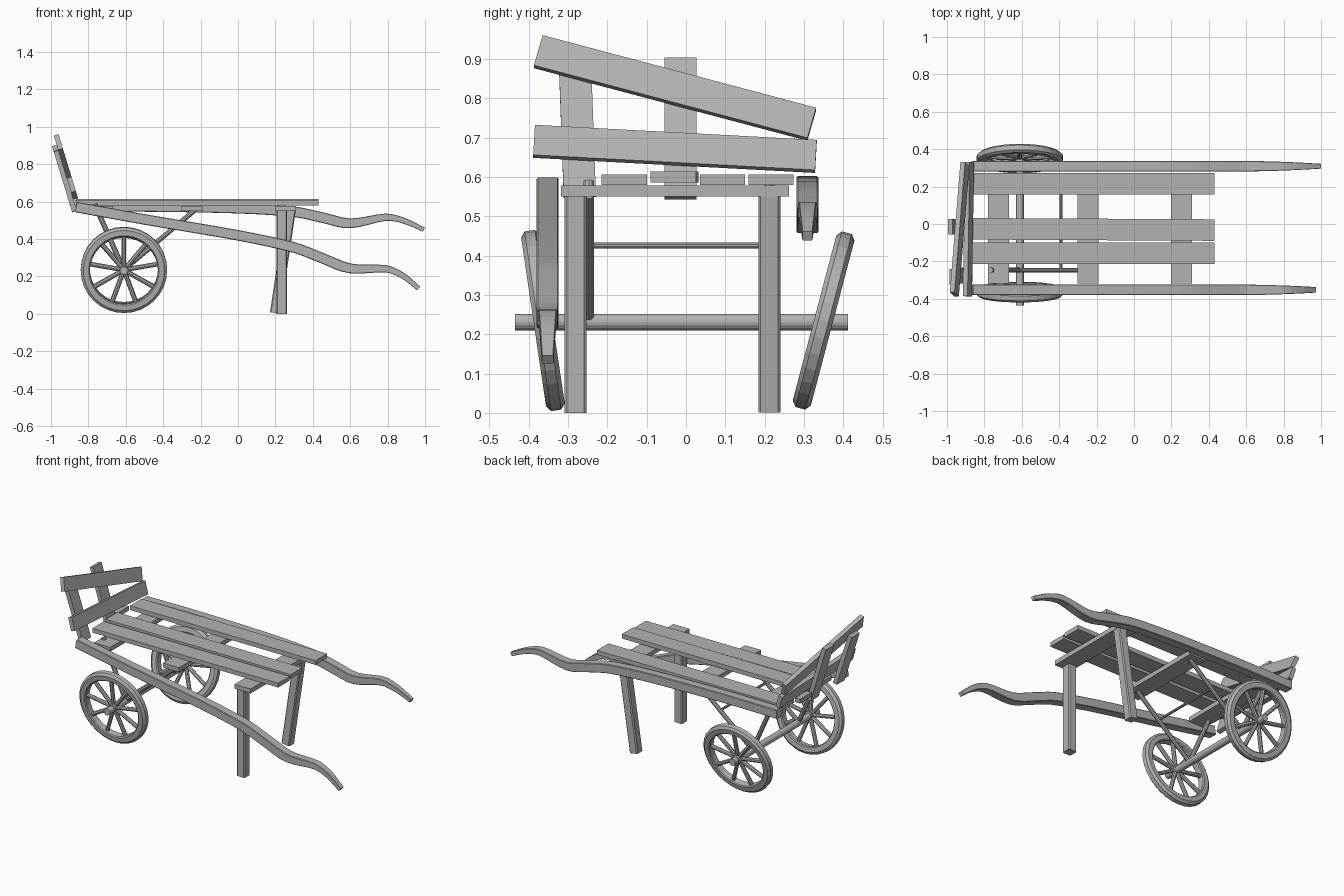
import bpy, bmesh
from math import radians, sin, cos, pi
from mathutils import Vector, Matrix

if "Cube" in bpy.data.objects:
    bpy.data.objects.remove(bpy.data.objects["Cube"])

# weathered dark grey
grey = bpy.data.materials.new("dark_grey")
grey.diffuse_color = (0.45, 0.45, 0.45, 1)
grey.use_nodes = True
grey.node_tree.nodes["Principled BSDF"].inputs["Base Color"].default_value = grey.diffuse_color


def finish(bm, name):
    bmesh.ops.recalc_face_normals(bm, faces=bm.faces)
    me = bpy.data.meshes.new(name)
    bm.to_mesh(me)
    bm.free()
    me.materials.append(grey)
    ob = bpy.data.objects.new(name, me)
    bpy.context.collection.objects.link(ob)
    return ob


def box(name, size, mat, chamfer=0):
    bm = bmesh.new()
    bmesh.ops.create_cube(bm, size=1, matrix=mat @ Matrix.Diagonal((*size, 1)))
    if chamfer:
        longest = max(e.calc_length() for e in bm.edges)
        bmesh.ops.bevel(bm, geom=[e for e in bm.edges if e.calc_length() > 0.9 * longest],
                        offset=chamfer, segments=1, affect='EDGES')
    return finish(bm, name)


def add_rod(bm, a, b, r, sides=10):
    a, b = Vector(a), Vector(b)
    d = b - a
    m = Matrix.Translation((a + b) / 2) @ d.to_track_quat('Z', 'Y').to_matrix().to_4x4()
    bmesh.ops.create_cone(bm, cap_ends=True, segments=sides, radius1=r, radius2=r,
                          depth=d.length, matrix=m)


def rod(name, a, b, r, sides=10):
    bm = bmesh.new()
    add_rod(bm, a, b, r, sides)
    return finish(bm, name)


def bridge(bm, rings, closed=False):
    n = len(rings[0])
    for i in range(len(rings) - (0 if closed else 1)):
        p, q = rings[i], rings[(i + 1) % len(rings)]
        for j in range(n):
            bm.faces.new((p[j], p[(j + 1) % n], q[(j + 1) % n], q[j]))


def spline(pts, steps=4):
    pts = [Vector(p) for p in pts]
    ext = [2 * pts[0] - pts[1]] + pts + [2 * pts[-1] - pts[-2]]
    out = []
    for i in range(1, len(ext) - 2):
        a, b, c, d = ext[i - 1:i + 3]
        for k in range(steps):
            t = k / steps
            m0, m1 = (c - a) / 2, (d - b) / 2
            m0 = m0 * min(1, (c - b).length / max(m0.length, 1e-6))
            m1 = m1 * min(1, (c - b).length / max(m1.length, 1e-6))
            out.append(b * (2*t**3 - 3*t**2 + 1) + m0 * (t**3 - 2*t**2 + t)
                       + c * (3*t**2 - 2*t**3) + m1 * (t**3 - t**2))
    return out + [pts[-1]]


def shaft(name, y, pts):
    # chamfered bar swept along an x-z path, tapering at the handle
    path = spline([(x, 0, z) for x, z in pts])
    bm = bmesh.new()
    rings = []
    for i, p in enumerate(path):
        t = (path[min(i + 1, len(path) - 1)] - path[max(i - 1, 0)]).normalized()
        up = Vector((-t.z, 0, t.x))
        k = min(1, max(0, (p.x - 0.55) / 0.44))
        h, w = 0.028 - 0.016 * k, 0.028 - 0.015 * k ** 2
        c = 0.12 * h
        sec = [(w, h - c), (w - c, h), (c - w, h), (-w, h - c),
               (-w, c - h), (c - w, -h), (w - c, -h), (w, c - h)]
        rings.append([bm.verts.new(p + Vector((0, y + a, 0)) + up * b) for a, b in sec])
    bridge(bm, rings)
    bm.faces.new(rings[0])
    bm.faces.new(rings[-1])
    return finish(bm, name)


def wheel(name, centre, tilt):
    bm = bmesh.new()
    # rim
    prof = [(0.182, -0.019), (0.188, -0.024), (0.217, -0.024), (0.231, -0.013),
            (0.231, 0.013), (0.217, 0.024), (0.188, 0.024), (0.182, 0.019)]
    n = 32
    rings = [[bm.verts.new((r * cos(2*pi*i/n), y, r * sin(2*pi*i/n))) for r, y in prof]
             for i in range(n)]
    bridge(bm, rings, closed=True)
    # spokes and hub
    for i in range(9):
        a = 2 * pi * i / 9 + pi / 2
        d = Vector((cos(a), 0, sin(a)))
        add_rod(bm, d * 0.015, d * 0.187, 0.0125, 8)
    add_rod(bm, (0, -0.022, 0), (0, 0.022, 0), 0.025, 16)
    ob = finish(bm, name)
    ob.matrix_world = Matrix.Translation(centre) @ Matrix.Rotation(radians(tilt), 4, 'X')
    return ob


T = Matrix.Translation

# wheels and axle
wheel("front_wheel", (-0.61, -0.364, 0.235), 8.4)
wheel("rear_wheel", (-0.61, 0.35, 0.235), -14.8)
rod("axle", (-0.61, -0.435, 0.231), (-0.61, 0.412, 0.231), 0.021, 16)

# long shafts with curved handles
shaft("front_shaft", -0.352, [(-0.865, 0.571), (-0.5, 0.505), (0, 0.42), (0.3, 0.355),
                              (0.45, 0.298), (0.6, 0.243), (0.79, 0.241), (0.88, 0.205),
                              (0.966, 0.136)])
shaft("rear_shaft", 0.309, [(-0.868, 0.572), (-0.5, 0.574), (0, 0.565), (0.3, 0.546),
                            (0.45, 0.515), (0.6, 0.484), (0.79, 0.517), (0.89, 0.497),
                            (0.994, 0.45)])

# deck planks, one of them broken off behind the backrest
for name, y, yaw, z, x0 in (("front_plank", -0.157, 0, 0.593, 0.43),
                            ("middle_plank", -0.029, -0.3, 0.6, 0.43),
                            ("broken_plank", 0.093, 0, 0.593, -0.865),
                            ("rear_plank", 0.216, 0, 0.593, 0.43)):
    x1 = -0.9 if x0 < 0 else -0.865
    box(name, (x0 - x1, 0.115, 0.027), T(((x0 + x1) / 2, y, z))
        @ Matrix.Rotation(radians(yaw), 4, 'Z'))

# cross bars under the deck
for name, x in (("back_crossbar", -0.725), ("middle_crossbar", -0.245), ("leg_crossbar", 0.255)):
    box(name, (0.112, 0.58, 0.028), T((x, -0.028, 0.564)))

# legs
box("front_leg", (0.056, 0.056, 0.556), T((0.234, -0.281, 0.278)), 0.006)
box("rear_leg", (0.056, 0.056, 0.556),
    T((0.24, 0.212, 0.28)) @ Matrix.Rotation(radians(8.5), 4, 'Y'), 0.006)

# axle struts and tie rod
for side, y in (("front", -0.247), ("rear", 0.212)):
    rod(side + "_long_strut", (-0.615, y, 0.232), (-0.23, y, 0.555), 0.013)
    rod(side + "_short_strut", (-0.61, y, 0.232), (-0.767, y, 0.588), 0.014)
rod("tie_rod", (-0.39, -0.247, 0.426), (-0.39, 0.212, 0.426), 0.008)

# leaning backrest: uprights and crooked boards
lean = T((-0.875, 0, 0.55)) @ Matrix.Rotation(radians(-17), 4, 'Y')
for name, size, x, y, z, roll in (
        ("middle_upright", (0.026, 0.082, 0.37), 0, -0.014, 0.723, 0),
        ("front_upright", (0.026, 0.082, 0.335), 0, -0.276, 0.712, 2),
        ("lower_backboard", (0.026, 0.718, 0.08), 0.026, -0.028, 0.664, -3.2),
        ("upper_backboard", (0.026, 0.722, 0.083), 0.026, -0.028, 0.819, -15.5)):
    box(name, size, lean @ T((x, y, (z - 0.55) / cos(radians(17))))
        @ Matrix.Rotation(radians(roll), 4, 'X'))
